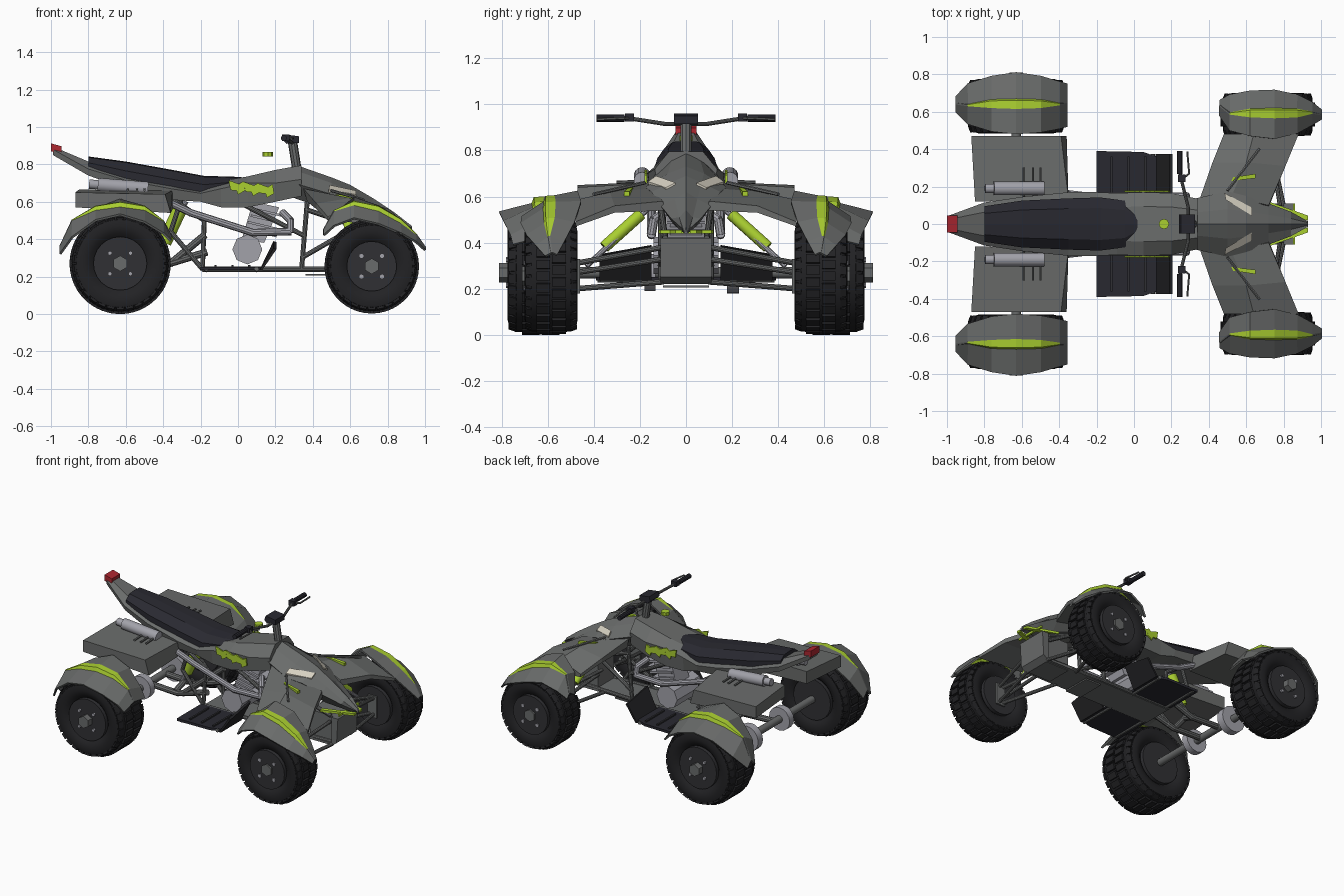
import bpy, bmesh, math
from mathutils import Matrix, Vector

if "Cube" in bpy.data.objects:
    bpy.data.objects.remove(bpy.data.objects["Cube"])

COLORS = {"body grey": (0.142, 0.148, 0.145), "seat black": (0.022, 0.022, 0.03),
          "tyre black": (0.016, 0.016, 0.018), "rim charcoal": (0.03, 0.03, 0.034),
          "lime green": (0.40, 0.62, 0.03), "lamp red": (0.42, 0.02, 0.03),
          "metal light": (0.36, 0.36, 0.40), "frame grey": (0.14, 0.145, 0.145),
          "headlight cream": (0.70, 0.66, 0.56)}
MATS = {}
for n, c in COLORS.items():
    MATS[n] = bpy.data.materials.new(n)
    MATS[n].diffuse_color = (*c, 1)


def finish(name, bm, mat, mirror=False, smooth=False):
    bmesh.ops.recalc_face_normals(bm, faces=bm.faces)
    if mirror:
        d = bmesh.ops.duplicate(bm, geom=bm.verts[:] + bm.edges[:] + bm.faces[:])["geom"]
        for v in d:
            if isinstance(v, bmesh.types.BMVert):
                v.co.y *= -1
        bmesh.ops.reverse_faces(bm, faces=[f for f in d if isinstance(f, bmesh.types.BMFace)])
    me = bpy.data.meshes.new(name)
    bm.to_mesh(me)
    bm.free()
    me.materials.append(MATS[mat])
    ob = bpy.data.objects.new(name, me)
    bpy.context.collection.objects.link(ob)
    if smooth:
        bpy.ops.object.select_all(action='DESELECT')
        ob.select_set(True)
        bpy.context.view_layer.objects.active = ob
        bpy.ops.object.shade_smooth_by_angle(angle=math.radians(35))
    return ob


def loft(name, rings, mat, mirror=False, closed=True, stripe=()):
    """Skin between rings of 3D points, capped when closed; stripe columns take slot 1."""
    bm = bmesh.new()
    rows = [[bm.verts.new(p) for p in r] for r in rings]
    n = len(rows[0])
    for a, b in zip(rows, rows[1:]):
        for i in range(n if closed else n - 1):
            j = (i + 1) % n
            f = bm.faces.new((a[i], a[j], b[j], b[i]))
            if i in stripe and a is not rows[0] and b is not rows[-1]:
                f.material_index = 1
    if closed:
        bm.faces.new(rows[0])
        bm.faces.new(rows[-1])
    return finish(name, bm, mat, mirror)


def hull_ring(x, half):
    return [(x, y, z) for y, z in half] + [(x, -y, z) for y, z in half[-2:0:-1]]


def prism(name, outline, y0, y1, mat, mirror=False):
    """Side outline (x, z) pulled along y."""
    return loft(name, [[(x, y, z) for x, z in outline] for y in (y0, y1)], mat, mirror)


def box(name, lo, hi, mat, mirror=False):
    return prism(name, [(lo[0], lo[2]), (hi[0], lo[2]), (hi[0], hi[2]), (lo[0], hi[2])],
                 lo[1], hi[1], mat, mirror)


def tube(name, paths, r, mat, mirror=False, seg=10):
    bm = bmesh.new()
    for pts in paths:
        for a, b in zip(pts, pts[1:]):
            a, b = Vector(a), Vector(b)
            m = Matrix.Translation((a + b) / 2) @ (b - a).to_track_quat('Z', 'Y').to_matrix().to_4x4()
            bmesh.ops.create_cone(bm, cap_ends=True, segments=seg, radius1=r, radius2=r,
                                  depth=(b - a).length + r * 0.5, matrix=m)
    return finish(name, bm, mat, mirror, smooth=seg > 8)


# Wheels: tyre, tread lugs, rim, hub and bolts
def wheel(tag, x, z, y, h, R, hub_y):
    prof = [(-.72, .5), (-.9, .6), (-1, .75), (-.94, .87), (-.74, .95),
            (.74, .95), (.94, .87), (1, .75), (.9, .6), (.72, .5)]
    bm = bmesh.new()
    N = 36
    rows = []
    for k in range(N):
        a = 2 * math.pi * k / N
        rows.append([bm.verts.new((x + r * R * math.cos(a), y + t * h, z + r * R * math.sin(a))) for t, r in prof])
    for k in range(N):
        a, b = rows[k], rows[(k + 1) % N]
        for i in range(len(prof)):
            j = (i + 1) % len(prof)
            bm.faces.new((a[i], a[j], b[j], b[i]))
    finish(tag + "_tyres", bm, "tyre black", True, True)
    bm = bmesh.new()
    for k in range(30):
        for t, w, off, rr in ((-.83, .24, 0, .90), (-.3, .52, .5, .965), (.3, .52, 0, .965), (.83, .24, .5, .90)):
            tilt = math.copysign(.35, t) if abs(t) > .5 else 0
            m = (Matrix.Translation((x, y + t * h, z)) @ Matrix.Rotation(2 * math.pi * (k + off) / 30, 4, 'Y')
                 @ Matrix.Translation((rr * R, 0, 0)) @ Matrix.Rotation(tilt, 4, 'Z')
                 @ Matrix.Diagonal((.07 * R, w * h, .15 * R, 1)))
            bmesh.ops.create_cube(bm, size=1, matrix=m)
    finish(tag + "_tread_lugs", bm, "tyre black", True)
    tube(tag + "_rims", [[(x, y - .7 * h, z), (x, y + .7 * h, z)]], .53 * R, "rim charcoal", True, 24)
    tube(tag + "_hub_plates", [[(x, y, z), (x, y + .78 * h, z)]], .085, "rim charcoal", True, 8)
    tube(tag + "_hubs", [[(x, y, z), (x, hub_y, z)]], .042, "frame grey", True, 6)
    tube(tag + "_bolts", [[(x + i * .055, y, z + j * .055), (x + i * .055, y + 1.02 * h, z + j * .055)]
                          for i in (-1, 1) for j in (-1, 1)], .012, "metal light", True, 6)


wheel("rear", -.63, .27, .63, .145, .27, .80)
wheel("front", .715, .255, .585, .115, .252, .70)


# Wheel fenders: x, y of inner edge, ridge and outer edge, their heights, stripe width
def fender(tag, st):
    ob = loft(tag + "_fenders", [[(x, yi, zi), (x, yr, zr), (x, yr + w, zr - .05 * w),
                                  (x, yr + 1.2 * w, zr - .65 * w), (x, yo, zo)]
                                 for x, yi, yr, yo, zi, zr, zo, w in st],
              "body grey", True, closed=False, stripe=(1, 2))
    ob.data.materials.append(MATS["lime green"])
    md = ob.modifiers.new("thickness", 'SOLIDIFY')
    md.thickness, md.offset = .012, 0


fender("rear", [(-.95, .60, .64, .68, .32, .36, .32, .004), (-.885, .535, .63, .75, .45, .50, .41, .005),
                (-.76, .495, .62, .79, .56, .573, .50, .035), (-.63, .48, .615, .81, .61, .595, .53, .042),
                (-.50, .49, .62, .79, .56, .573, .49, .035), (-.40, .51, .635, .76, .46, .495, .43, .006),
                (-.36, .52, .64, .75, .40, .42, .39, .004)])
fender("front", [(.46, .58, .63, .66, .42, .45, .42, .004), (.515, .50, .585, .69, .53, .55, .47, .006),
                 (.62, .47, .57, .71, .62, .60, .51, .035), (.75, .455, .565, .715, .575, .573, .48, .042),
                 (.87, .485, .57, .69, .485, .503, .43, .035), (.95, .53, .59, .65, .40, .425, .385, .006),
                 (1.0, .56, .58, .61, .345, .355, .34, .004)])

# Tail and tank body: x, half width, top, widest height, bottom
body = [(-.99, .045, .895, .88, .85), (-.8, .115, .815, .775, .74), (-.6, .145, .75, .715, .67),
        (-.35, .17, .70, .668, .61), (-.2, .17, .67, .645, .60), (-.09, .165, .71, .67, .57),
        (.05, .17, .735, .70, .57), (.2, .165, .77, .70, .60), (.34, .135, .795, .72, .63)]
loft("tail_and_tank", [hull_ring(x, [(0, t), (w * .55, t), (w, m), (w * .92, b), (0, b)])
                       for x, w, t, m, b in body], "body grey")
prism("tail_light", [(-1, .868), (-1, .912), (-.945, .897), (-.945, .865)], -.046, .046, "lamp red")

# Seat
seat = [(-.8, .095, .842, .775), (-.6, .125, .815, .715), (-.35, .137, .77, .67), (-.18, .142, .738, .645),
        (-.05, .125, .735, .67), (.02, .06, .732, .70)]
loft("seat", [hull_ring(x, [(0, t), (w * .6, t - .005), (w, (t + b) / 2), (w, b), (0, b)])
              for x, w, t, b in seat], "seat black")

# Nose cowl and headlights
nose = [(.30, .13, .80, .70, .62), (.5, .175, .73, .64, .55), (.6, .15, .69, .62, .52),
        (.72, .11, .62, .56, .48), (.84, .065, .54, .505, .46), (.93, .015, .47, .46, .44)]
loft("nose_cowl", [hull_ring(x, [(0, t), (w * .45, t - .03), (w, m), (w * .5, b), (0, b)])
                   for x, w, t, m, b in nose], "body grey")
loft("headlights", [[(.485, .165, .665), (.49, .13, .69), (.49, .13, .66), (.485, .16, .635)],
                    [(.63, .088, .639), (.63, .045, .66), (.63, .045, .63), (.63, .085, .61)]],
     "headlight cream", True)
loft("nose_trim", [[(.72, .12, .455), (.72, .09, .455), (.72, .09, .44), (.72, .12, .44)],
                   [(.93, .045, .455), (.93, .018, .455), (.93, .018, .44), (.93, .045, .44)]], "lime green", True)

# Front wings joining the cowl to the fenders
loft("front_wings", [[(.35, .13, .67), (.52, .145, .635), (.72, .10, .58), (.72, .09, .54), (.37, .12, .60)],
                     [(.42, .33, .59), (.60, .33, .62), (.81, .31, .56), (.81, .31, .53), (.42, .33, .56)],
                     [(.48, .48, .52), (.64, .48, .585), (.88, .48, .49), (.88, .48, .47), (.48, .48, .50)]],
     "body grey", True)
tube("wing_struts", [[(.50, .18, .66), (.67, .40, .61)]], .008, "frame grey", True, 6)
loft("wing_flashes", [[(.52, .23, .64), (.53, .25, .64), (.53, .25, .615), (.52, .23, .615)],
                      [(.65, .245, .622), (.65, .268, .622), (.65, .268, .60), (.65, .245, .60)]],
     "lime green", True)

# Rear side panels beside the tail
loft("rear_side_panels", [[(-.85, .12, .665), (-.35, .13, .66), (-.35, .13, .56), (-.85, .12, .58)],
                          [(-.87, .47, .65), (-.39, .47, .64), (-.36, .47, .54), (-.87, .47, .57)]],
     "body grey", True)

# Silencers with clamp bars
tube("silencers", [[(-.74, .19, .69), (-.49, .19, .67)]], .037, "metal light", True, 14)
tube("silencer_tips", [[(-.79, .19, .694), (-.74, .19, .69)]], .025, "metal light", True, 12)
tube("panel_bars", [[(x, .15, .668), (x, .30, .662)] for x in (-.59, -.54, -.5)], .007, "frame grey", True, 6)

# Zigzag tank flashes and filler cap
for x, z in ((-.05, .68), (.03, .672), (.105, .664)):
    prism("tank_flash", [(x, z + .035), (x + .055, z + .015), (x + .08, z + .03), (x + .088, z - .02),
                         (x + .05, z - .042), (x + .042, z - .02), (x + .01, z - .018)],
          .170, .179, "lime green", True)
tube("filler_cap", [[(.16, 0, .848), (.16, 0, .858)]], .028, "lime green", False, 8)

# Steering
tube("steering_stem", [[(.32, 0, .74), (.29, 0, .93)]], .025, "frame grey")
prism("handlebar_pad", [(.24, .93), (.25, .96), (.325, .95), (.325, .915), (.26, .91)], -.052, .052, "seat black")
tube("handlebar", [[(.29, 0, .915), (.29, .09, .915), (.25, .25, .94), (.245, .38, .94)]], .009, "frame grey", True)
tube("grips", [[(.245, .27, .94), (.245, .385, .94)]], .016, "seat black", True)
box("brake_clamps", (.235, .225, .925), (.275, .265, .96), "seat black", True)
tube("brake_levers", [[(.265, .245, .94), (.295, .27, .94), (.285, .385, .935)]], .006, "frame grey", True, 6)

# Engine, exhaust headers
tube("crank_case", [[(.05, -.12, .345), (.05, .12, .345)]], .08, "metal light", False, 8)
prism("cylinder_block", [(.02, .40), (.14, .38), (.22, .57), (.08, .60)], -.07, .07, "metal light")
for i in range(4):
    x, z = .115 + i * .016, .43 + i * .035
    prism("cooling_fin", [(x - .08, z + .02), (x + .09, z - .02), (x + .094, z - .008), (x - .076, z + .032)],
          -.085, .085, "metal light")
tube("exhaust_headers", [[(.24, .08, .54), (.28, .14, .50), (.28, .15, .44), (.08, .15, .435),
                          (-.25, .15, .54), (-.42, .17, .62)]], .02, "metal light", True)

# Tubular frame
tube("main_frame", [[(.37, .11, .60), (.34, .11, .24), (-.19, .11, .24), (-.18, .10, .50), (-.36, .11, .62)],
                    [(-.19, .11, .24), (-.36, .10, .44), (-.30, .1, .62)], [(.34, .11, .24), (.80, .09, .24)],
                    [(.36, .11, .56), (.78, .09, .42)], [(.34, .11, .30), (.60, .09, .45)],
                    [(.35, .11, .42), (-.0, .11, .60)]], .013, "frame grey", True)
box("skid_plate", (-.19, -.11, .225), (.80, .11, .24), "frame grey")
box("front_skid", (.36, -.10, .205), (.48, .10, .215), "frame grey")
box("front_bulkhead", (.62, -.09, .22), (.80, .09, .42), "frame grey")
prism("front_bumper", [(.80, .22), (.84, .25), (.85, .42), (.80, .42)], -.11, .11, "frame grey")
box("bumper_cross_bar", (.85, -.11, .44), (.862, .11, .455), "lime green")

# Suspension
tube("front_arms", [[(.56, .10, .23), (.70, .48, .20)], [(.80, .10, .23), (.72, .48, .20)],
                    [(.58, .10, .38), (.70, .48, .31)], [(.78, .10, .38), (.72, .48, .31)],
                    [(.62, .09, .33), (.66, .48, .27)]], .012, "frame grey", True)
box("front_uprights", (.68, .46, .18), (.75, .49, .33), "frame grey", True)
tube("front_springs", [[(.58, .20, .52), (.61, .35, .385)]], .026, "lime green", True, 12)
tube("front_dampers", [[(.57, .15, .56), (.65, .43, .30)]], .012, "metal light", True)
tube("rear_spring", [[(-.39, 0, .39), (-.31, 0, .56)]], .038, "lime green", False, 12)
tube("rear_damper", [[(-.43, 0, .31), (-.28, 0, .60)]], .015, "metal light")
tube("swing_arm", [[(-.17, .10, .33), (-.40, .09, .26), (-.63, .09, .27)], [(-.42, 0, .30), (-.42, .09, .27)],
                   [(-.18, .10, .42), (-.36, .09, .27)]], .02, "frame grey", True)
tube("rear_axle", [[(-.63, -.52, .27), (-.63, .52, .27)]], .025, "frame grey", False, 12)
tube("brake_disc", [[(-.63, .20, .27), (-.63, .208, .27)]], .09, "metal light", False, 20)
tube("drive_sprocket", [[(-.63, -.16, .27), (-.63, -.152, .27)]], .08, "metal light", False, 16)

# Foot wells, ribs and kick plates
loft("foot_boards", [[(x, y, z) for x, y in ((-.20, .12), (.12, .12), (.12, .36), (.05, .385), (-.20, .39))]
                     for z in (.235, .252)], "seat black", True)
for x in (-.12, -.03, .06):
    box("foot_board_rib", (x - .006, .16, .25), (x + .006, .36, .262), "rim charcoal", True)
loft("kick_plates", [[(.115, y, .235), (.13, y, .235), (.205, y, h), (.19, y, h + .005)]
                     for y, h in ((.15, .385), (.375, .345))], "tyre black", True)
tube("foot_board_supports", [[(.1, .1, .235), (.1, .37, .24)], [(-.17, .1, .235), (-.17, .38, .24)]],
     .012, "frame grey", True)

for m in bpy.data.materials:
    if m.users and not m.is_grease_pencil:
        m.use_nodes = True
        m.node_tree.nodes["Principled BSDF"].inputs["Base Color"].default_value = m.diffuse_color
